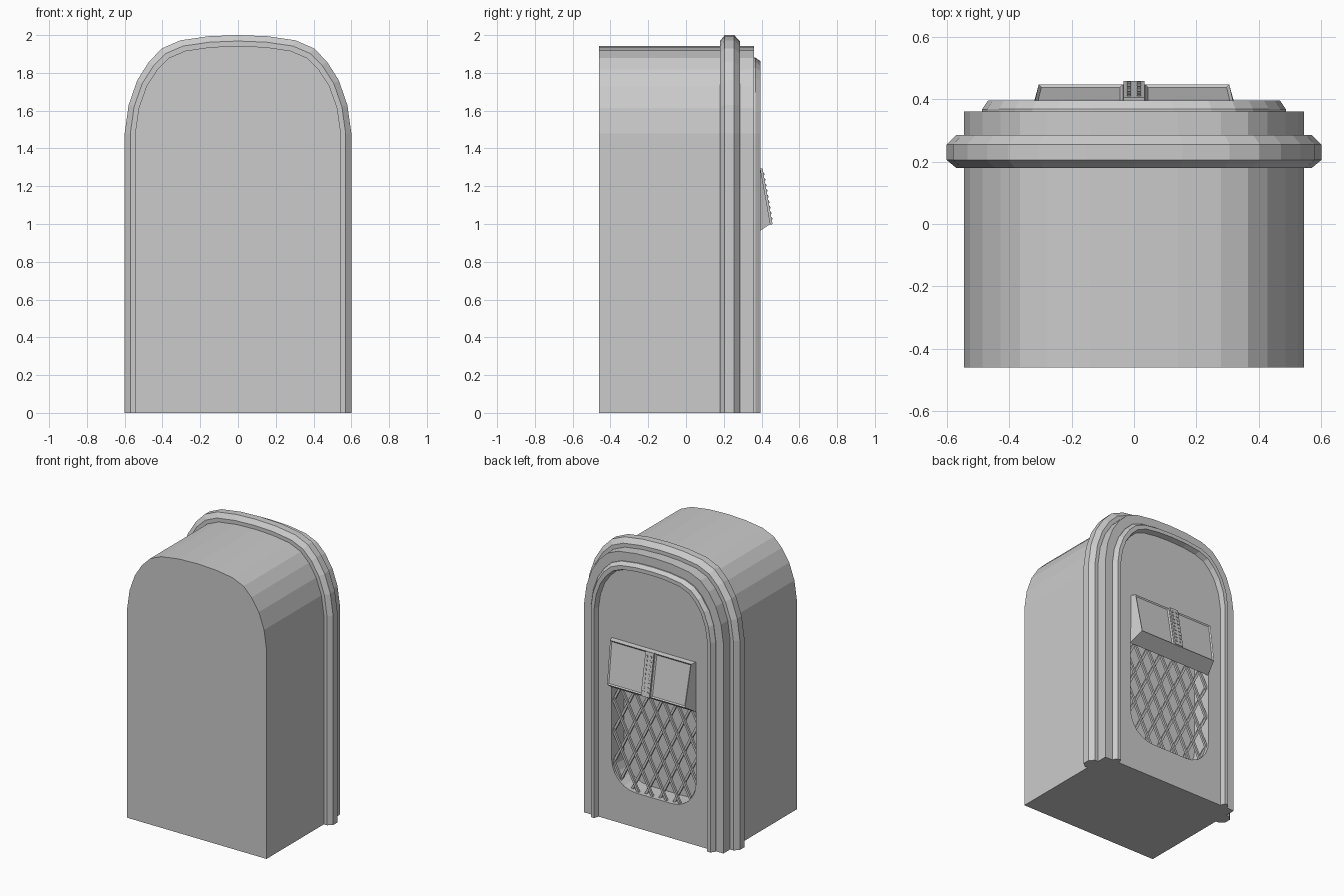
import bpy, bmesh, math
from mathutils import Vector, Matrix

cube = bpy.data.objects.get("Cube")
if cube:
    bpy.data.objects.remove(cube, do_unlink=True)

GREY = (0.6, 0.6, 0.6, 1)
mat = bpy.data.materials.new("plain grey")
mat.use_nodes = True
mat.diffuse_color = GREY
mat.node_tree.nodes["Principled BSDF"].inputs["Base Color"].default_value = GREY

SPRING = 1.48   # height where the arch starts
PANEL_Y = 0.36  # plane of the recessed back panel


def finish(bm, name):
    bmesh.ops.recalc_face_normals(bm, faces=bm.faces)
    mesh = bpy.data.meshes.new(name)
    bm.to_mesh(mesh)
    bm.free()
    mesh.materials.append(mat)
    obj = bpy.data.objects.new(name, mesh)
    bpy.context.collection.objects.link(obj)
    return obj


def arch(w):
    """Faceted arch outline of half width w, from one foot to the other."""
    unit = [(1, 0), (1, SPRING), (0.965, 1.63), (0.89, 1.76), (0.785, 1.86),
            (0.67, 1.93), (0.51, 1.972), (0.26, 1.994)]
    rise = (0.52 - (0.6 - w) * 1.05) / 0.52
    half = [(x * w, z if z <= SPRING else SPRING + (z - SPRING) * rise) for x, z in unit]
    top = [(0, SPRING + 0.52 * rise)]
    return half + top + [(-x, z) for x, z in reversed(half)]


def prism(outline, y0, y1, name):
    bm = bmesh.new()
    rings = [[bm.verts.new((x, y, z)) for x, z in outline] for y in (y0, y1)]
    n = len(outline)
    for ring in rings:
        bm.faces.new(ring)
    for i in range(n):
        j = (i + 1) % n
        bm.faces.new((rings[0][i], rings[0][j], rings[1][j], rings[1][i]))
    return finish(bm, name)


def add_box(bm, centre, size, rot=Matrix.Identity(4)):
    bmesh.ops.create_cube(bm, size=1, matrix=Matrix.Translation(centre) @ rot
                          @ Matrix.Diagonal((*size, 1)))


# Body with a round-bottomed niche cut into the back
body = prism(arch(0.545), -0.46, PANEL_Y, "cabinet_body")
W, LOW, HIGH, R = 0.33, 0.245, 1.05, 0.19
niche = [(W, HIGH)]
for k in range(7):
    a = math.radians(15 * k)
    niche.append((W - R + R * math.cos(a), LOW + R - R * math.sin(a)))
niche += [(-x, z) for x, z in reversed(niche)]
cutter = prism(niche, PANEL_Y - 0.14, PANEL_Y + 0.1, "niche_cutter")
cutter.hide_render = True
cutter.hide_viewport = True
cut = body.modifiers.new("niche", 'BOOLEAN')
cut.object = cutter
cut.solver = 'EXACT'

# Stepped arch moulding: section of half width and depth swept over the arch
section = [(0.5, 0.18), (0.57, 0.18), (0.6, 0.205), (0.6, 0.255), (0.57, 0.285),
           (0.54, 0.285), (0.54, 0.312), (0.52, 0.343), (0.486, 0.343),
           (0.486, 0.368), (0.468, 0.395), (0.442, 0.395), (0.428, 0.35)]
bm = bmesh.new()
rings = [[bm.verts.new((x, y, z)) for x, z in arch(w)] for w, y in section]
for r, ring in enumerate(rings):
    after = rings[(r + 1) % len(rings)]
    for i in range(len(ring) - 1):
        bm.faces.new((ring[i], ring[i + 1], after[i + 1], after[i]))
for end in (0, -1):
    bm.faces.new([ring[end] for ring in rings])
finish(bm, "arch_moulding")

# Diamond lattice in the niche
bm = bmesh.new()
SLOPE, STEP = 0.5, 0.11
for d in (-1, 1):
    for k in range(-7, 8):
        c = k * STEP
        ends = sorted(((s * 0.335 - c) / (SLOPE * d) for s in (-1, 1)))
        z0, z1 = max(ends[0], -0.4), min(ends[1], 0.37)
        if z1 - z0 < 0.03:
            continue
        a = Vector((c + SLOPE * d * z0, PANEL_Y - 0.03 + 0.006 * d, z0 + 0.63))
        b = Vector((c + SLOPE * d * z1, PANEL_Y - 0.03 + 0.006 * d, z1 + 0.63))
        turn = Matrix.Rotation(math.atan(SLOPE * d), 4, 'Y')
        add_box(bm, (a + b) / 2, (0.016, 0.016, (b - a).length), turn)
finish(bm, "lattice")

# Sloping hood with two sunken panes
bm = bmesh.new()
profile = [(0.33, PANEL_Y - 0.005, 1.295), (0.317, 0.395, 1.29),
           (0.305, 0.447, 1.0), (0.33, PANEL_Y - 0.005, 0.94)]
cols = [[bm.verts.new((s * hw if abs(s) == 1 else s, y, z)) for hw, y, z in profile]
        for s in (-1, -0.036, 0.036, 1)]
panes = []
for left, right in zip(cols, cols[1:]):
    for i in range(4):
        j = (i + 1) % 4
        face = bm.faces.new((left[i], left[j], right[j], right[i]))
        if i == 1 and left is not cols[1]:
            panes.append(face)
bm.faces.new(cols[0])
bm.faces.new(cols[-1])
bmesh.ops.recalc_face_normals(bm, faces=bm.faces)
bmesh.ops.inset_individual(bm, faces=panes, thickness=0.012, depth=-0.008)
finish(bm, "hood")

# Raised centre strip with two rows of small studs
tilt = Matrix.Rotation(math.atan2(0.052, 0.29), 4, 'X')
bm = bmesh.new()
add_box(bm, (0, 0.422, 1.145), (0.066, 0.02, 0.3), tilt)
finish(bm, "hood_strip")
bm = bmesh.new()
for side in (-1, 1):
    for k in range(9):
        t = (k - 4) * 0.03
        spot = Vector((0, 0.422, 1.145)) + tilt @ Vector((side * 0.016, 0.01, t))
        add_box(bm, spot, (0.012, 0.008, 0.012), tilt)
finish(bm, "strip_studs")
